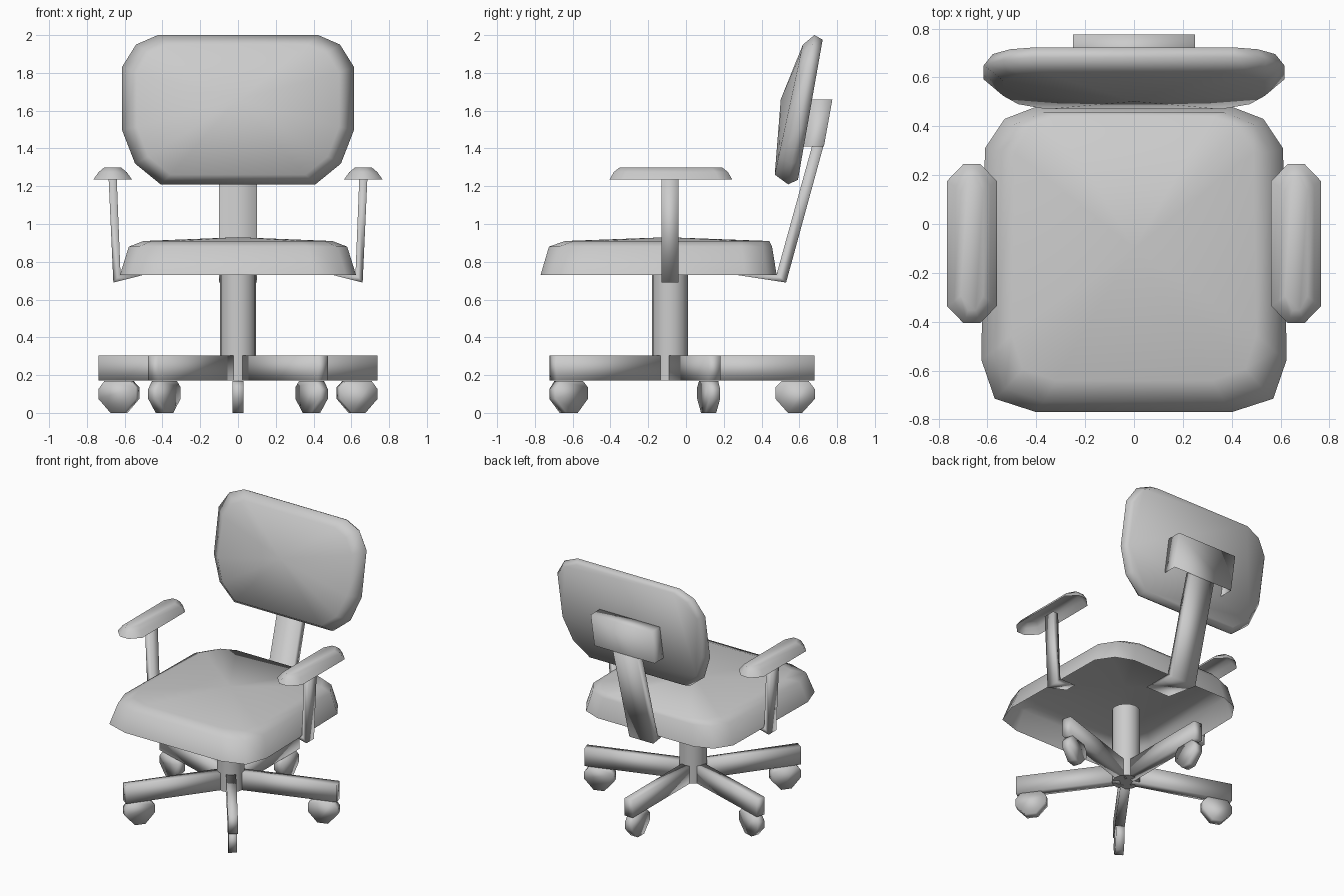
import bpy, bmesh, math
from mathutils import Matrix, Vector

if "Cube" in bpy.data.objects:
    bpy.data.objects.remove(bpy.data.objects["Cube"])

grey = bpy.data.materials.new("plain grey")
grey.diffuse_color = (0.6, 0.6, 0.6, 1)
grey.use_nodes = True
grey.node_tree.nodes["Principled BSDF"].inputs["Base Color"].default_value = grey.diffuse_color
PIVOT_Y = -0.085


def finish(bm, name, angle):
    me = bpy.data.meshes.new(name)
    bm.to_mesh(me)
    bm.free()
    me.materials.append(grey)
    ob = bpy.data.objects.new(name, me)
    bpy.context.collection.objects.link(ob)
    bpy.ops.object.select_all(action='DESELECT')
    ob.select_set(True)
    bpy.context.view_layer.objects.active = ob
    bpy.ops.object.shade_smooth_by_angle(angle=math.radians(angle))


def loft(name, rings, apex=None, angle=100, open_below=False):
    """Skin a stack of rings; the last one closes to an apex if given."""
    bm = bmesh.new()
    loops = [[bm.verts.new(p) for p in r] for r in rings]
    n = len(loops[0])
    for a, b in zip(loops, loops[1:]):
        for i in range(n):
            j = (i + 1) % n
            bm.faces.new((a[i], a[j], b[j], b[i]))
    bm.faces.new(loops[0])
    if apex:
        top = bm.verts.new(apex)
        for i in range(n):
            bm.faces.new((loops[-1][i], loops[-1][(i + 1) % n], top))
    else:
        bm.faces.new(loops[-1])
    bmesh.ops.recalc_face_normals(bm, faces=bm.faces)
    if open_below:
        bmesh.ops.delete(bm, geom=[f for f in bm.faces if f.normal.z < -0.9], context='FACES')
    finish(bm, name, angle)


def extrude(name, profile, axis, lo, hi, matrix=None, open_below=False):
    """Extrude a 2D profile along x (profile y,z) or y (profile x,z)."""
    def ring(d):
        pts = [Vector((d, a, b) if axis == 'x' else (a, d, b)) for a, b in profile]
        return [matrix @ p for p in pts] if matrix else pts
    loft(name, [ring(lo), ring(hi)], open_below=open_below)


def mirrored(half):
    return half + [(-a, b) for a, b in reversed(half)]


# Seat cushion: hollow shell, rounded outline, slightly crowned top
outline = mirrored([(0.40, 0.625), (0.53, 0.575), (0.61, 0.455),
                    (0.625, -0.41), (0.57, -0.57), (0.40, -0.625)])
rings = [[(x * sx, cy + y * sy, z) for x, y in outline]
         for sx, sy, cy, z in ((1, 1, -0.145, 0.73), (0.925, 0.945, -0.135, 0.88),
                               (0.80, 0.865, -0.10, 0.91))]
loft("seat", rings, (0, -0.10, 0.93), open_below=True)

# Backrest: leaning pad with a bulged front
outline = mirrored([(0.425, 0.395), (0.54, 0.345), (0.615, 0.225),
                    (0.615, -0.105), (0.545, -0.285), (0.41, -0.395)])


def lean(x, z, off, tilt=0.0):
    return (x, 0.61 + (0.176 + tilt) * z + off, 1.605 + z)


rings = [[lean(x * s, z * s, off, tilt) for x, z in outline]
         for s, off, tilt in ((0.94, 0.048, 0), (1.0, 0.0, 0), (0.87, -0.066, 0.04))]
loft("backrest", rings, lean(0, 0.055, -0.118))

# Bracket behind the backrest, open underneath
extrude("back_bracket", [(0.62, 1.41), (0.73, 1.41), (0.775, 1.66), (0.66, 1.66)],
        'x', -0.25, 0.25, open_below=True)

# Bent spine from seat to bracket
extrude("back_spine", [(0.25, 0.733), (0.53, 0.69), (0.735, 1.44), (0.675, 1.44),
                       (0.48, 0.735)], 'x', -0.1, 0.1)

# Armrests (hollow shells) and their bent posts
pad = mirrored([(0.035, 0.325), (0.1025, 0.255), (0.1025, -0.255), (0.035, -0.325)])
post = [(0.49, 0.733), (0.66, 0.69), (0.685, 1.24), (0.642, 1.24), (0.622, 0.735)]
for side, s in (("left", -1), ("right", 1)):
    rings = [[(s * 0.6635 + x * sx, -0.08 + y * sy, z) for x, y in pad]
             for sx, sy, z in ((1, 1, 1.235), (0.72, 0.93, 1.275), (0.45, 0.84, 1.298))]
    loft(side + "_armrest", rings, open_below=True)
    extrude(side + "_arm_post", [(s * x, z) for x, z in post], 'y', -0.13, -0.04)

# Central column, reaching down between the legs
bm = bmesh.new()
bmesh.ops.create_cone(bm, cap_ends=True, segments=16, radius1=0.096, radius2=0.096, depth=0.56,
                      matrix=Matrix.Translation((0, PIVOT_Y, 0.452)))
finish(bm, "column", 50)

# Five base legs with casters, one pointing straight back
leg = [(0.04, 0.172), (0.765, 0.172), (0.765, 0.303), (0.04, 0.303)]
caster = [(0.59, 0.168), (0.558, 0.135), (0.558, 0.075), (0.625, 0.0),
          (0.70, 0.0), (0.768, 0.075), (0.768, 0.125), (0.735, 0.168)]
for k in range(5):
    m = Matrix.Translation((0, PIVOT_Y, 0)) @ Matrix.Rotation(math.radians(90 + 72 * k), 4, 'Z')
    extrude(f"base_leg_{k + 1}", leg, 'y', -0.034, 0.034, m)
    extrude(f"caster_{k + 1}", caster, 'y', -0.03, 0.03, m)
